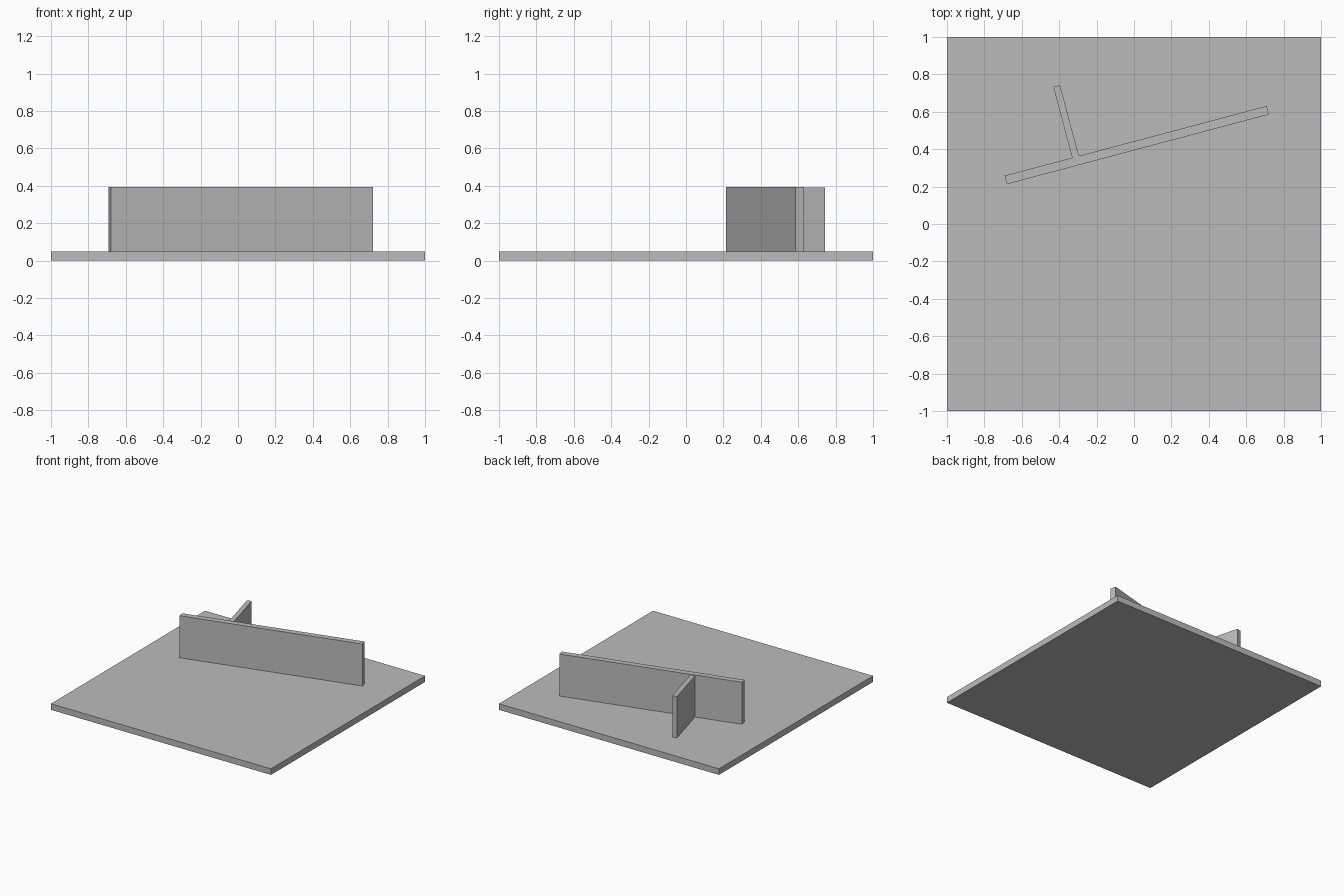
import bpy
import math

cube = bpy.data.objects.get("Cube")
if cube:
    bpy.data.objects.remove(cube, do_unlink=True)

# Single plain grey
grey = bpy.data.materials.new("plain_grey")
grey.use_nodes = True
colour = (0.5, 0.5, 0.5, 1)
grey.diffuse_color = colour
grey.node_tree.nodes["Principled BSDF"].inputs["Base Color"].default_value = colour

BASE_TOP = 0.05
TURN = math.radians(14.9)


def box(name, centre, length, width, bottom, top, angle=0.0):
    """Box given by plan centre, plan size, height range and turn about z."""
    bpy.ops.mesh.primitive_cube_add(
        size=1,
        location=(centre[0], centre[1], (bottom + top) / 2),
        rotation=(0, 0, angle),
    )
    obj = bpy.context.object
    obj.name = name
    obj.scale = (length, width, top - bottom)
    bpy.ops.object.transform_apply(location=False, rotation=False, scale=True)
    obj.data.materials.append(grey)
    return obj


# Square ground slab
box("base_slab", (0, 0), 2, 2, 0, BASE_TOP)

# Long wall, turned on the slab
box("long_wall", (0.015, 0.422), 1.45, 0.047, BASE_TOP, 0.395, TURN)

# Short wall, square to the back of the long wall and set slightly into it
end, root = (-0.413, 0.738), (-0.311, 0.351)
middle = ((end[0] + root[0]) / 2, (end[1] + root[1]) / 2)
box("short_wall", middle, 0.037, math.dist(end, root), BASE_TOP, 0.39, TURN)
